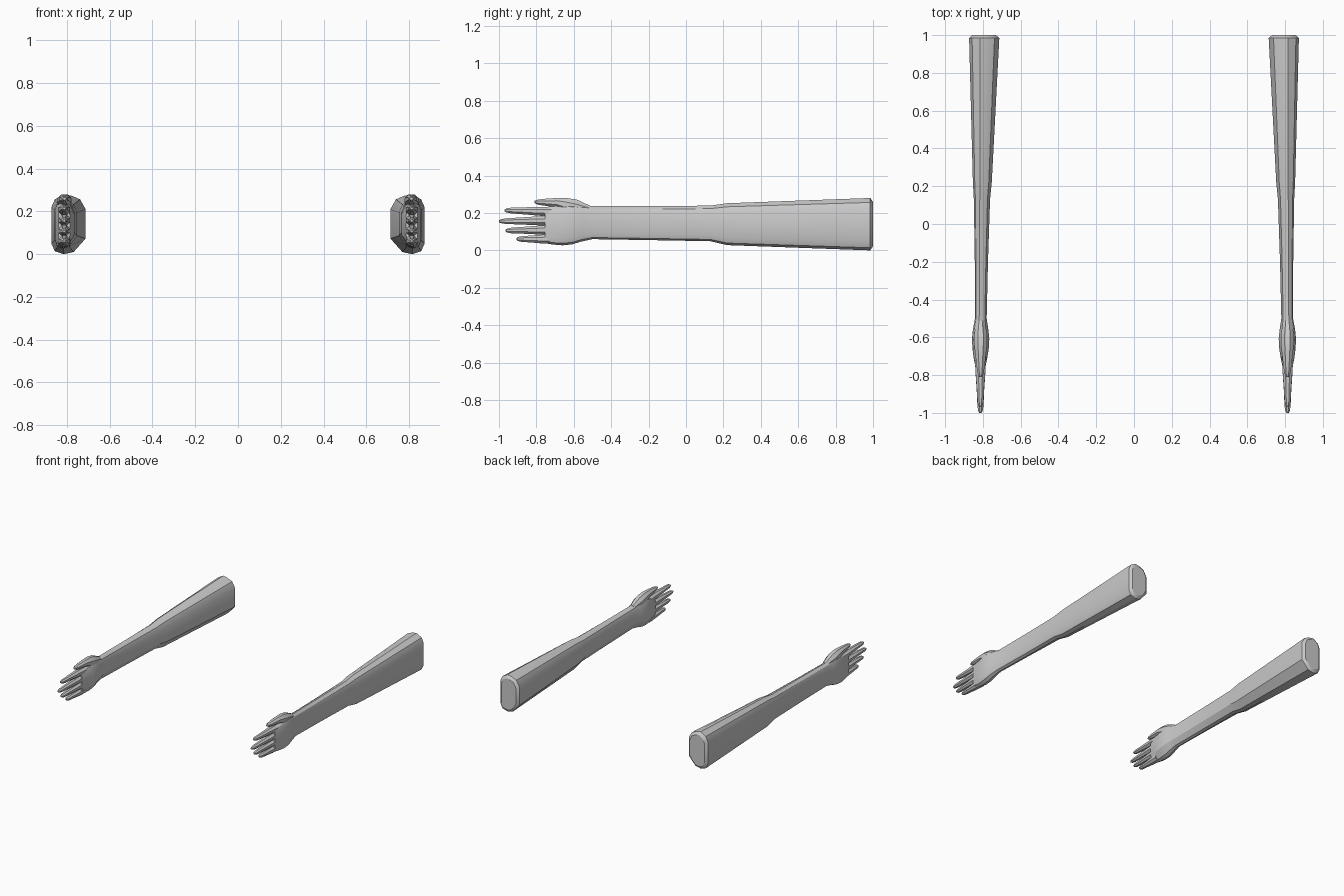
import bpy, bmesh, math

if "Cube" in bpy.data.objects:
    bpy.data.objects.remove(bpy.data.objects["Cube"])

# Arm cross-section: u across (inner = -1), v up
ARM = [(1, .57), (.8, .83), (.27, 1), (-.2, .95), (-.68, .83), (-1, .5),
       (-1, -.48), (-.3, -.93), (.27, -1), (.8, -.9), (1, -.65)]
# Palm and finger cross-section
ROUND = [(math.cos(math.tau * (i + .5) / 8) / .924, math.sin(math.tau * (i + .5) / 8) / .924)
         for i in range(8)]


def loft(name, section, stations):
    """Skin rings given as (y, x, z, half width, half height), mirrored to both sides."""
    bm = bmesh.new()
    rings = [[bm.verts.new((x + u * w, y, z + v * h)) for u, v in section]
             for y, x, z, w, h in stations]
    n = len(section)
    for a, b in zip(rings, rings[1:]):
        for i in range(n):
            j = (i + 1) % n
            bm.faces.new((a[i], a[j], b[j], b[i]))
    bm.faces.new(rings[0])
    bm.faces.new(rings[-1])
    bmesh.ops.recalc_face_normals(bm, faces=bm.faces[:])
    me = bpy.data.meshes.new(name)
    bm.to_mesh(me)
    bm.free()
    ob = bpy.data.objects.new(name, me)
    bpy.context.collection.objects.link(ob)
    bpy.ops.object.select_all(action='DESELECT')
    ob.select_set(True)
    bpy.context.view_layer.objects.active = ob
    bpy.ops.object.shade_smooth_by_angle(angle=math.radians(28))
    ob.modifiers.new("both_sides", 'MIRROR').use_mirror_merge = False
    return ob


# Upper arm, forearm and palm in one skin
loft("arm", ARM, [
    (1.0, .793, .141, .062, .118),
    (.985, .793, .140, .080, .140),
    (.22, .803, .140, .050, .112),
    (.13, .805, .144, .043, .095),
    (-.20, .808, .146, .035, .091),
    (-.50, .811, .148, .031, .088),
    (-.56, .812, .146, .041, .099),
    (-.61, .812, .142, .046, .110),
    (-.66, .812, .137, .043, .110),
    (-.71, .813, .135, .036, .104),
    (-.755, .813, .134, .027, .096),
])

# Four fingers: root height, tip height, tip y
fingers = [("index_finger", .207, .214, -.97), ("middle_finger", .159, .156, -1.0),
           ("ring_finger", .110, .106, -.966), ("little_finger", .060, .061, -.906)]
for name, z0, z1, tip in fingers:
    root = -.70
    def at(t, w, h):
        return (root + (tip - root) * t, .813, z0 + (z1 - z0) * t, w, h)
    loft(name, ROUND, [at(0, .030, .025), at(.3, .026, .024), at(.6, .020, .019),
                       at(.88, .016, .015), at(.96, .012, .011), at(1, .006, .005)])

# Thumb growing out of the top of the palm
loft("thumb", ROUND, [
    (-.51, .812, .215, .020, .022),
    (-.58, .812, .228, .034, .042),
    (-.64, .812, .243, .034, .037),
    (-.69, .812, .255, .028, .025),
    (-.75, .812, .257, .022, .019),
    (-.79, .812, .258, .016, .014),
    (-.81, .812, .259, .007, .006),
])
